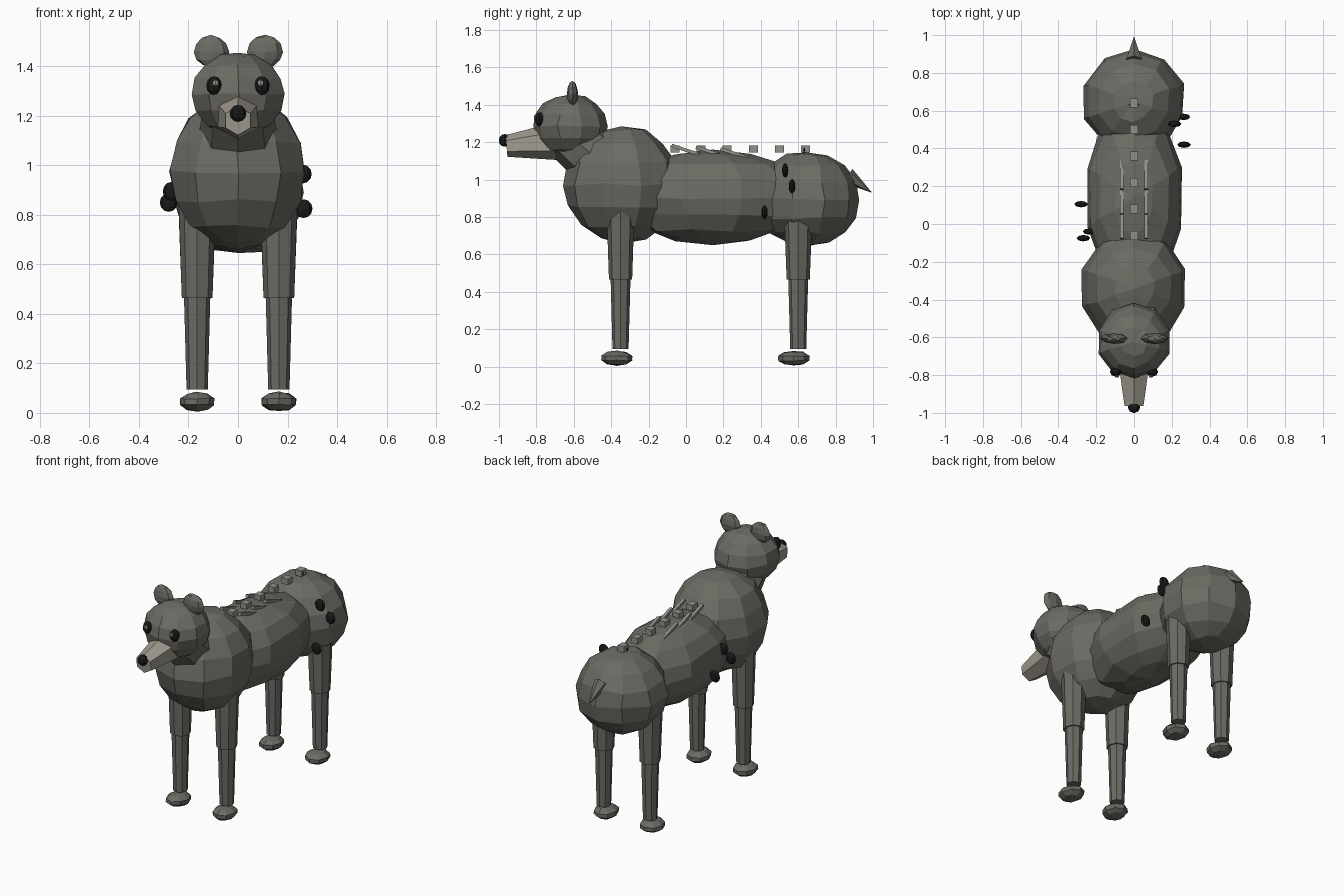
import bpy, bmesh, random
from mathutils import Vector, Matrix

random.seed(4)
if "Cube" in bpy.data.objects:
    bpy.data.objects.remove(bpy.data.objects["Cube"])


def material(name, color):
    m = bpy.data.materials.new(name)
    m.use_nodes = True
    m.diffuse_color = (*color, 1)
    m.node_tree.nodes["Principled BSDF"].inputs["Base Color"].default_value = (*color, 1)
    return m


FUR = material("grey brown fur", (0.15, 0.145, 0.125))
PALE = material("pale muzzle", (0.36, 0.335, 0.28))
BONE = material("bone grey", (0.29, 0.28, 0.25))
BLACK = material("black", (0.01, 0.01, 0.01))


def finish(name, bm, mat, matrix, jitter=0.0):
    """Place a flat shaded mesh, with slightly uneven vertices if asked."""
    bmesh.ops.transform(bm, matrix=matrix, verts=bm.verts)
    for v in bm.verts:
        v.co += Vector([random.uniform(-jitter, jitter) for _ in range(3)])
    bmesh.ops.recalc_face_normals(bm, faces=bm.faces)
    mesh = bpy.data.meshes.new(name)
    bm.to_mesh(mesh)
    bm.free()
    mesh.materials.append(mat)
    ob = bpy.data.objects.new(name, mesh)
    bpy.context.collection.objects.link(ob)
    return ob


def ball(name, center, radii, mat=FUR, seg=10, rings=8, jitter=0.0):
    bm = bmesh.new()
    bmesh.ops.create_uvsphere(bm, u_segments=seg, v_segments=rings, radius=1)
    place = Matrix.Translation(center) @ Matrix.Diagonal((*radii, 1))
    return finish(name, bm, mat, place, jitter)


def limb(name, a, b, r1, r2, mat=FUR, sides=8):
    """Tapered cylinder from a to b."""
    a, b = Vector(a), Vector(b)
    bm = bmesh.new()
    bmesh.ops.create_cone(bm, cap_ends=True, segments=sides, radius1=r1,
                          radius2=r2, depth=(b - a).length)
    turn = (b - a).to_track_quat('Z', 'Y').to_matrix().to_4x4()
    return finish(name, bm, mat, Matrix.Translation((a + b) / 2) @ turn)


def box(name, center, size, tilt=0.0):
    bm = bmesh.new()
    bmesh.ops.create_cube(bm, size=1)
    place = (Matrix.Translation(center) @ Matrix.Rotation(tilt, 4, 'X')
             @ Matrix.Diagonal((*size, 1)))
    return finish(name, bm, BONE, place)


# Body masses
ball("chest", (0, -0.34, 0.975), (0.287, 0.312, 0.312), jitter=0.008)
ball("torso", (0, 0.14, 0.905), (0.265, 0.52, 0.25), jitter=0.008)
ball("rump", (0, 0.65, 0.895), (0.273, 0.28, 0.257), jitter=0.008)
limb("neck", (0, -0.4, 1.05), (0, -0.63, 1.24), 0.17, 0.14)
limb("tail", (0, 0.865, 1.02), (0, 0.995, 0.93), 0.045, 0.0, sides=6)

# Head, muzzle and nose
ball("head", (0, -0.62, 1.285), (0.193, 0.2, 0.172), jitter=0.006)
limb("muzzle", (0, -0.7, 1.205), (0, -0.96, 1.18), 0.1, 0.058, PALE, 6)
ball("nose", (0, -0.97, 1.21), (0.033, 0.031, 0.034), BLACK, 8, 6)

# Eyes, ears and legs on both sides
for side, s in (("left", 1), ("right", -1)):
    ball(side + "_eye", (s * 0.097, -0.782, 1.322), (0.031, 0.026, 0.038), BLACK, 8, 6)
    ball(side + "_eye_glint", (s * 0.09, -0.806, 1.333), (0.013, 0.008, 0.014), BONE, 6, 4)
    ball(side + "_ear", (s * 0.108, -0.606, 1.46), (0.072, 0.029, 0.065), seg=8, rings=6, jitter=0.003)
    for part, y, top, foot in (("front", -0.35, 0.88, -0.37), ("back", 0.6, 0.84, 0.577)):
        x = s * 0.165
        limb(f"{part}_{side}_upper_leg", (x, y, top), (x, y, 0.465), 0.076, 0.062)
        limb(f"{part}_{side}_lower_leg", (x, y, 0.5), (x, y, 0.095), 0.054, 0.043)
        ball(f"{part}_{side}_paw", (x, foot, 0.045), (0.072, 0.086, 0.04),
             seg=8, rings=5, jitter=0.003)

# Dark patches along the flanks
patches = ((0.215, 0.53, 1.05), (0.262, 0.567, 0.965), (0.265, 0.42, 0.825),
           (-0.235, -0.04, 0.96), (-0.268, -0.075, 0.895), (-0.28, 0.105, 0.85))
for i, p in enumerate(patches):
    ball(f"flank_patch_{i + 1}", p, (0.036, 0.017, 0.038), BLACK, 8, 6)
ball("rump_patch", (0, 0.632, 1.158), (0.027, 0.01, 0.024), BLACK, 8, 6)

# Spine knobs and slanted rib strips
for i in range(6):
    box(f"spine_knob_{i + 1}", (0, -0.06 + 0.14 * i, 1.165), (0.044, 0.048, 0.038))
for i in range(3):
    for side, s in (("left", 1), ("right", -1)):
        box(f"{side}_rib_{i + 1}", (s * 0.065, 0.0 + 0.13 * i, 1.158 - 0.009 * i),
            (0.02, 0.16, 0.018), -0.32)
